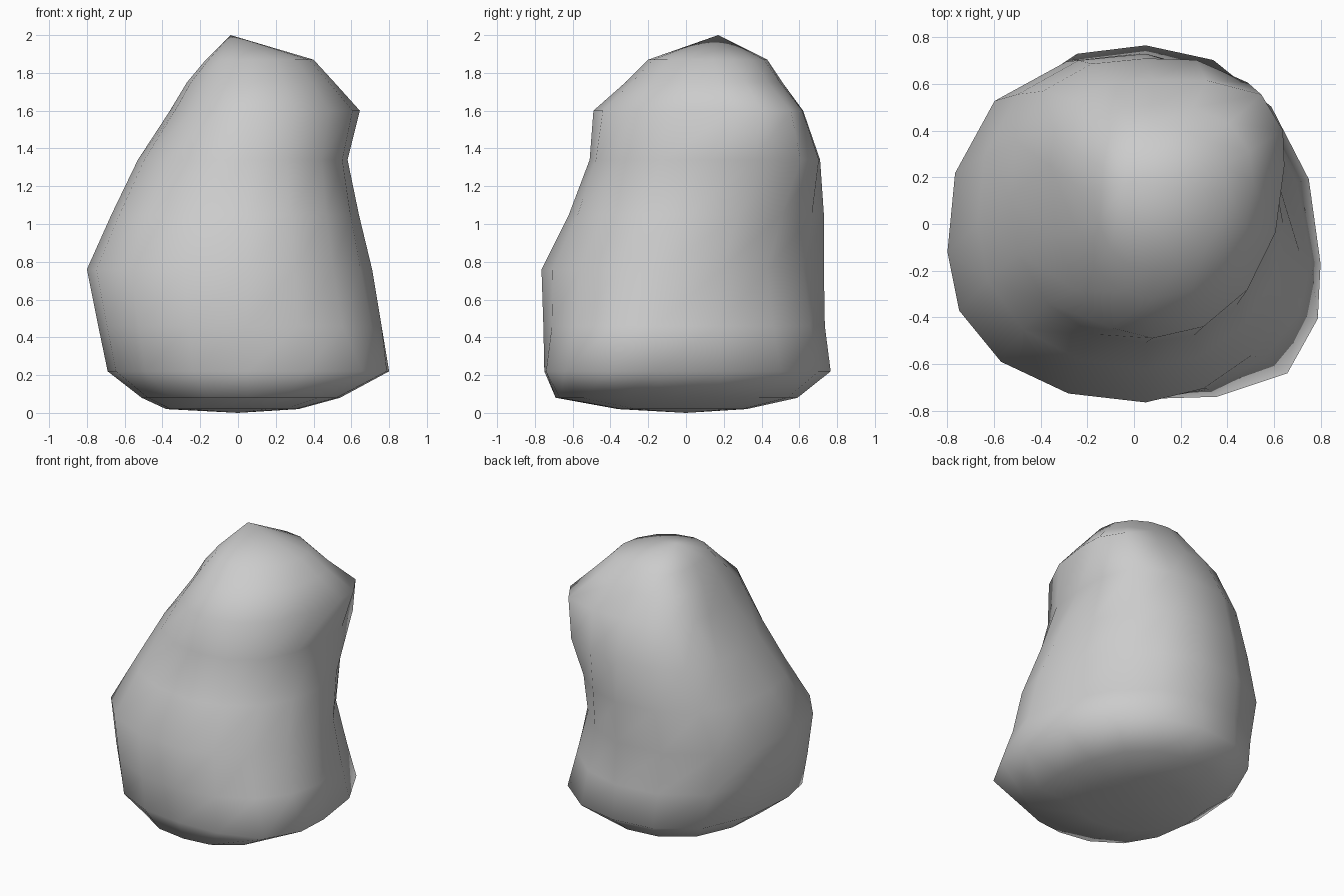
import bpy, bmesh
from math import cos, sin, pi

if "Cube" in bpy.data.objects:
    bpy.data.objects.remove(bpy.data.objects["Cube"])

SIDES = 16
LEFT_BACK, LEFT_FRONT = 2.55, 2.2   # corner squareness on the left side
# z, x min, x max, y min, y max, centre y, squareness back-right, front-right
RINGS = [
    (0.02, -0.38, 0.32, -0.36, 0.32, 0.0, 2.0, 2.2),
    (0.08, -0.51, 0.54, -0.69, 0.59, -0.10, 2.0, 2.6),
    (0.22, -0.69, 0.80, -0.75, 0.766, -0.17, 2.1, 3.3),
    (0.46, -0.74, 0.76, -0.755, 0.735, -0.16, 1.9, 2.0),
    (0.76, -0.80, 0.71, -0.765, 0.73, -0.12, 1.6, 1.85),
    (1.05, -0.67, 0.64, -0.62, 0.73, 0.0, 1.9, 2.0),
    (1.34, -0.53, 0.58, -0.51, 0.71, 0.12, 3.6, 2.3),
    (1.60, -0.36, 0.645, -0.49, 0.62, 0.25, 3.6, 2.1),
    (1.75, -0.27, 0.51, -0.32, 0.51, 0.18, 2.6, 2.1),
    (1.87, -0.17, 0.40, -0.20, 0.43, 0.14, 2.2, 2.0),
]


def ring_verts(bm, z, x0, x1, y0, y1, cy, p_back, p_front):
    """One lopsided superellipse cross-section of the boulder."""
    cx = 0.05 if z < 1.5 else 0.08
    verts = []
    for i in range(SIDES):
        t = 2 * pi * i / SIDES
        c, s = cos(t), sin(t)
        a = x1 - cx if c > 0 else cx - x0
        b = y1 - cy if s > 0 else cy - y0
        if c > 0:
            p = p_back if s >= 0 else p_front
        else:
            p = LEFT_BACK if s >= 0 else LEFT_FRONT
        k = (abs(c) ** p + abs(s) ** p) ** (-1 / p)
        verts.append(bm.verts.new((cx + a * c * k, cy + b * s * k, z)))
    return verts


# boulder: lofted cross-sections closed with a base point and a peak
bm = bmesh.new()
rings = [ring_verts(bm, *r) for r in RINGS]
base = bm.verts.new((0, 0, 0))
peak = bm.verts.new((-0.04, 0.17, 2.0))
for i in range(SIDES):
    j = (i + 1) % SIDES
    bm.faces.new((base, rings[0][j], rings[0][i]))
    bm.faces.new((peak, rings[-1][i], rings[-1][j]))
    for lo, hi in zip(rings, rings[1:]):
        bm.faces.new((lo[i], lo[j], hi[j], hi[i]))
bmesh.ops.recalc_face_normals(bm, faces=bm.faces)
for f in bm.faces:
    f.smooth = True

mesh = bpy.data.meshes.new("boulder")
bm.to_mesh(mesh)
bm.free()
boulder = bpy.data.objects.new("boulder", mesh)
bpy.context.collection.objects.link(boulder)
